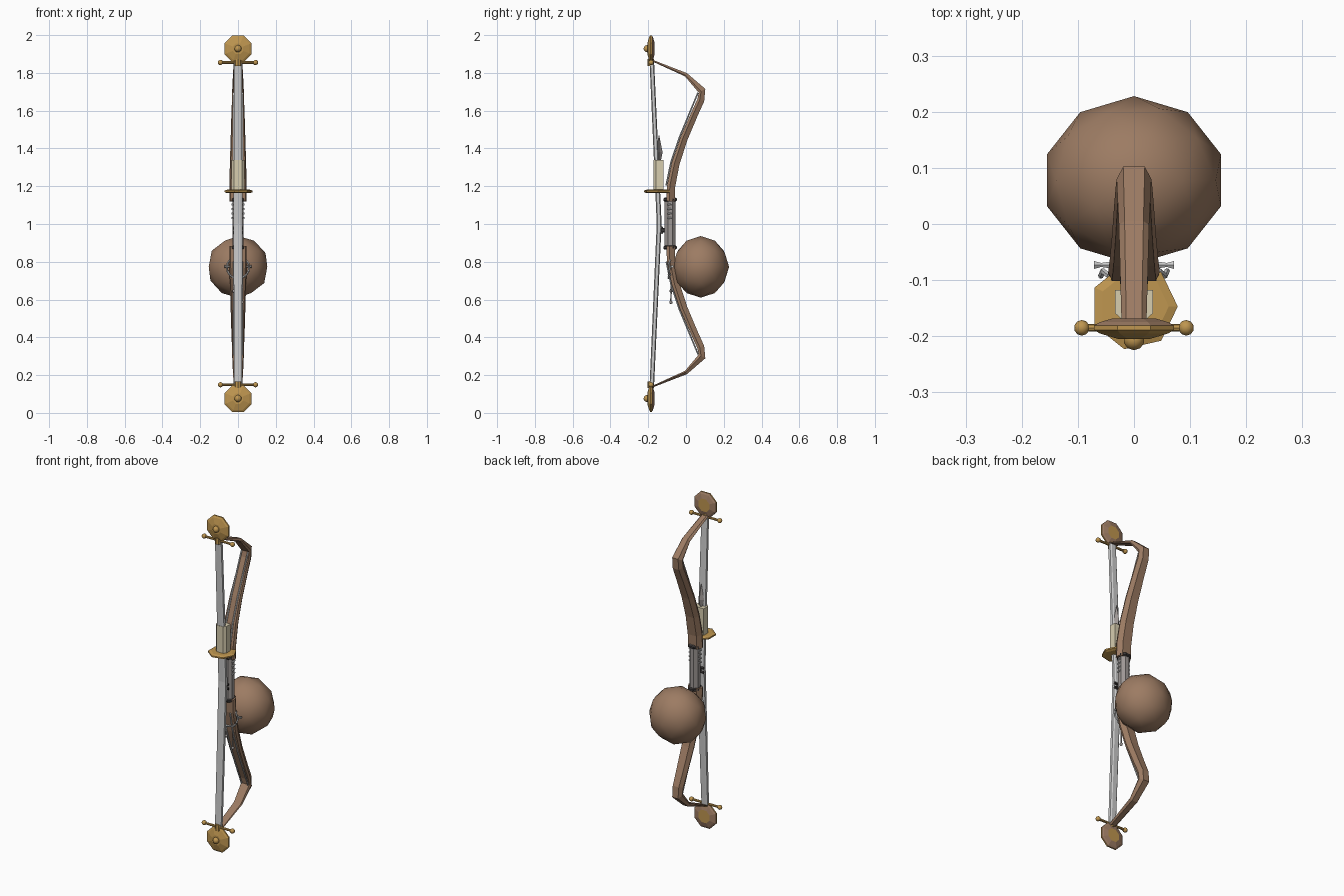
import bpy, bmesh, math
from mathutils import Vector, Matrix

if "Cube" in bpy.data.objects:
    bpy.data.objects.remove(bpy.data.objects["Cube"])


def material(name, r, g, b):
    m = bpy.data.materials.new(name)
    m.diffuse_color = (r, g, b, 1)
    m.use_nodes = True
    m.node_tree.nodes["Principled BSDF"].inputs["Base Color"].default_value = m.diffuse_color
    return m


WOOD = material("brown wood", 0.335, 0.20, 0.125)
GOLD = material("old gold", 0.52, 0.305, 0.08)
STEEL = material("pale steel", 0.60, 0.60, 0.60)
GREY = material("warm grey", 0.34, 0.31, 0.30)
DARK = material("dark iron", 0.045, 0.04, 0.04)
CREAM = material("pale cream", 0.68, 0.61, 0.43)
MID = 1.002  # height of the mirror plane between the two limbs


def finish(name, bm, mat, smooth=None):
    bmesh.ops.recalc_face_normals(bm, faces=bm.faces)
    me = bpy.data.meshes.new(name)
    bm.to_mesh(me)
    bm.free()
    ob = bpy.data.objects.new(name, me)
    bpy.context.collection.objects.link(ob)
    me.materials.append(mat)
    if smooth:
        bpy.context.view_layer.objects.active = ob
        ob.select_set(True)
        bpy.ops.object.shade_smooth_by_angle(angle=math.radians(smooth))
        ob.select_set(False)
    return ob


def loft(name, rings, mat, smooth=None):
    """Skin a list of equal-length rings of points and cap both ends."""
    bm = bmesh.new()
    vs = [[bm.verts.new(p) for p in ring] for ring in rings]
    n = len(vs[0])
    for a, b in zip(vs, vs[1:]):
        for i in range(n):
            bm.faces.new((a[i], a[(i + 1) % n], b[(i + 1) % n], b[i]))
    bm.faces.new(vs[0])
    bm.faces.new(vs[-1])
    return finish(name, bm, mat, smooth)


def rod(name, a, b, r1, mat, r2=None, sides=6):
    a, b = Vector(a), Vector(b)
    bm = bmesh.new()
    rot = (b - a).to_track_quat('Z', 'Y').to_matrix().to_4x4()
    bmesh.ops.create_cone(bm, cap_ends=True, segments=sides, radius1=r1,
                          radius2=r1 if r2 is None else r2, depth=(b - a).length,
                          matrix=Matrix.Translation((a + b) / 2) @ rot)
    return finish(name, bm, mat)


def ball(name, c, r, mat, sub=1, scale=(1, 1, 1)):
    bm = bmesh.new()
    bmesh.ops.create_icosphere(bm, subdivisions=sub, radius=r,
                               matrix=Matrix.Translation(c) @ Matrix.Diagonal((*scale, 1)))
    return finish(name, bm, mat, 80)


def lathe(name, origin, axis, profile, mat, sides=8, turn=0.0):
    """Spin (distance along axis, radius) pairs around the y or z axis."""
    rings = []
    for t, r in profile:
        ring = []
        for i in range(sides):
            a = 2 * math.pi * i / sides + turn
            u, v = r * math.cos(a), r * math.sin(a)
            ring.append(Vector(origin) + Vector((u, t, v) if axis == 'y' else (u, v, t)))
        rings.append(ring)
    return loft(name, rings, mat)


# limb centre line: y, z, half width, half thickness
LIMB = [(-0.082, 1.12, 0.046, 0.022), (-0.079, 1.20, 0.046, 0.022),
        (-0.055, 1.32, 0.043, 0.021), (-0.012, 1.45, 0.039, 0.020),
        (0.044, 1.58, 0.035, 0.019), (0.078, 1.655, 0.032, 0.019),
        (0.085, 1.705, 0.031, 0.020), (0.000, 1.790, 0.027, 0.010),
        (-0.185, 1.868, 0.022, 0.004)]


def limb_frame(i):
    a, b = LIMB[max(i - 1, 0)], LIMB[min(i + 1, len(LIMB) - 1)]
    t = Vector((0, b[0] - a[0], b[1] - a[1])).normalized()
    return Vector((0, LIMB[i][0], LIMB[i][1])), Vector((0, t.z, -t.y))


def flip(p, side):
    return Vector((p[0], p[1], MID + side * (p[2] - MID)))


for side, tag in ((1, "upper"), (-1, "lower")):
    # curved limb with a bevelled back
    rings = []
    for i, (y, z, w, h) in enumerate(LIMB):
        c, n = limb_frame(i)
        section = ((-0.62, 1), (0.62, 1), (1, -0.3), (0.85, -1), (-0.85, -1), (-1, -0.3))
        rings.append([flip(c + n * h * v + Vector((w * u, 0, 0)), side) for u, v in section])
    loft(tag + "_limb", rings, WOOD)

    # paired tension wires hugging the limb, then spanning the bend
    for x in (-0.021, 0.021):
        pts = []
        for i in (1, 2, 3):
            c, n = limb_frame(i)
            pts.append(c - n * (LIMB[i][3] + 0.004) + Vector((x, 0, 0)))
        pts.append(Vector((x, 0.064, 1.695)))
        for a, b in zip(pts, pts[1:]):
            rod(tag + "_wire", flip(a, side), flip(b, side), 0.0045, STEEL, sides=5)

    # end disc with a wooden back rim and a boss
    zc = MID + side * 0.926
    disc = lathe(tag + "_disc", (0, -0.185, zc), 'y',
                 [(-0.020, 0.030), (-0.010, 0.066), (-0.004, 0.077), (0.004, 0.077),
                  (0.010, 0.066), (0.017, 0.040)], GOLD, 8, math.pi / 8)
    disc.data.materials.append(WOOD)
    for f in disc.data.polygons:
        off = f.center - Vector((0, -0.185, zc))
        if off.y > 0.006 and math.hypot(off.x, off.z) > 0.03:
            f.material_index = 1
    ball(tag + "_disc_boss", (0, -0.206, zc), 0.019, GOLD, 2)

    # crossbar with ball ends
    zb = MID + side * 0.853
    rod(tag + "_crossbar", (-0.09, -0.185, zb), (0.09, -0.185, zb), 0.007, GOLD, sides=8)
    for x in (-0.093, 0.093):
        ball(tag + "_crossbar_ball", (x, -0.185, zb), 0.014, GOLD, 2)
    rod(tag + "_string_knot", (0, -0.187, zb - 0.018), (0, -0.187, zb + 0.018), 0.018, GOLD, sides=8)

    # grip collar
    lathe(tag + "_grip_collar", (0, -0.084, MID + side * 0.127), 'z',
          [(-0.010, 0.032), (-0.005, 0.039), (0.005, 0.039), (0.010, 0.032)], DARK, 8, math.pi / 8)

    # half of the flat string
    rings = []
    for y, z, w, h in ((-0.181, 1.86, 0.020, 0.012), (-0.142, MID, 0.024, 0.013)):
        rings.append([flip((w * u, y + h * v, z), side)
                      for u, v in ((-1, -0.6), (-0.6, -1), (0.6, -1), (1, -0.6),
                                   (1, 0.6), (0.6, 1), (-0.6, 1), (-1, 0.6))])
    loft(tag + "_string", rings, STEEL)

# grip with pale studs
lathe("grip", (0, -0.084, 0), 'z', [(0.87, 0.031), (1.14, 0.031)], GREY, 8, math.pi / 8)
for x in (-0.031, 0.031):
    for k in range(4):
        z = 1.03 + k * 0.024
        rod("grip_stud", (x, -0.098, z), (x, -0.074, z + 0.004), 0.005, STEEL, 0.004)

# iron clasp between grip and string
for z in (0.955, 0.98):
    rod("clasp_bar", (-0.027, -0.128, z), (0.027, -0.128, z), 0.008, DARK)
rod("clasp_link", (0, -0.14, 0.967), (0, -0.1, 0.967), 0.012, DARK)

# guard plate, sleeve and arrow head
lathe("guard", (0, -0.147, 1.172), 'z',
      [(-0.009, 0.064), (-0.003, 0.078), (0.005, 0.078), (0.010, 0.062)], GOLD, 7, 0.0)
loft("sleeve", [[(0.034 * u, -0.145 + 0.027 * v, z) for u, v in
                 ((-1, -0.5), (-0.6, -1), (0.6, -1), (1, -0.5), (1, 1), (-1, 1))]
                for z in (1.18, 1.34)], CREAM)
rod("arrow_head_base", (0, -0.143, 1.335), (0, -0.143, 1.38), 0.010, GREY, 0.019, 4)
rod("arrow_head", (0, -0.143, 1.38), (0, -0.143, 1.47), 0.019, GREY, 0.001, 4)

# round counterweight
ball("round_weight", (0, 0.078, 0.773), 0.163, WOOD, 2, (1, 0.92, 1))

# ring of small links on the lower limb
for k in range(13):
    a = math.radians(150 + 240 * k / 12)
    p = Vector((0.058 * math.cos(a), -0.088, 0.770 + 0.058 * math.sin(a)))
    d = Vector((-math.sin(a), 0.4 * (-1) ** k, math.cos(a))) * 0.012
    rod("ring_link", p - d, p + d, 0.005, STEEL, sides=5)
for s in (-1, 1):
    rod("side_pin", (s * 0.035, -0.073, 0.775), (s * 0.06, -0.073, 0.775), 0.008, STEEL, 0.004)
    rod("side_pin_tip", (s * 0.058, -0.073, 0.775), (s * 0.071, -0.073, 0.775), 0.004, STEEL, 0.008)

# hanging chain with end beads
for x, end in ((-0.022, 0.645), (0.022, 0.585)):
    rod("hanging_chain", (x, -0.076, 0.72), (x, -0.08, end), 0.004, GREY, sides=5)
    ball("hanging_bead", (x, -0.08, end), 0.010, GREY, 1)
